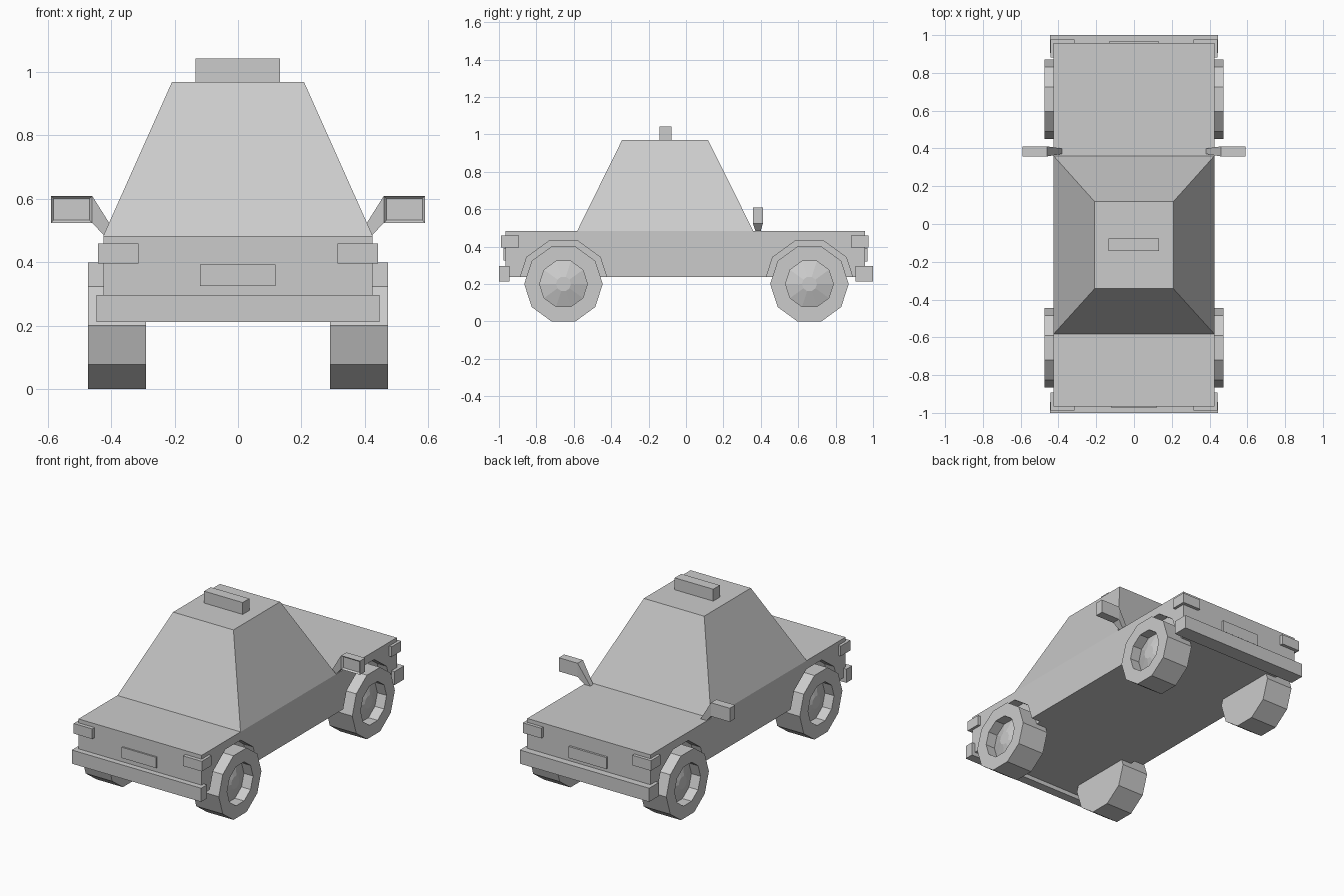
import bpy, bmesh, math
from mathutils import Vector

if "Cube" in bpy.data.objects:
    bpy.data.objects.remove(bpy.data.objects["Cube"])


def finish(name, bm, mirror=False):
    bmesh.ops.recalc_face_normals(bm, faces=bm.faces)
    me = bpy.data.meshes.new(name)
    bm.to_mesh(me)
    bm.free()
    ob = bpy.data.objects.new(name, me)
    bpy.context.collection.objects.link(ob)
    if mirror:
        ob.modifiers.new("Mirror", 'MIRROR').use_axis[0] = True
    return ob


def corners(x, y, z):
    return [Vector((a, b, c)) for a in x for b in y for c in z]


def loft(bm, a, b):
    """Closed solid between two matching rings of points."""
    ra, rb = [bm.verts.new(p) for p in a], [bm.verts.new(p) for p in b]
    n = len(ra)
    for i in range(n):
        j = (i + 1) % n
        bm.faces.new((ra[i], ra[j], rb[j], rb[i]))
    bm.faces.new(ra[::-1])
    bm.faces.new(rb)


def rect(x, y, z):
    return [(x[0], y[0], z), (x[1], y[0], z), (x[1], y[1], z), (x[0], y[1], z)]


def box(name, x, y, z, mirror=False):
    bm = bmesh.new()
    loft(bm, rect(x, y, z[0]), rect(x, y, z[1]))
    return finish(name, bm, mirror)


def lathe(name, profile, y, z, sides=10, mirror=True):
    """Revolve (radius, x) profile about an axis parallel to x, capped at both ends."""
    bm = bmesh.new()
    rings = []
    for r, x in profile:
        angles = [2 * math.pi * i / sides for i in range(sides)]
        rings.append([bm.verts.new((x, y + r * math.cos(t), z + r * math.sin(t))) for t in angles])
    for a, b in zip(rings, rings[1:]):
        for i in range(sides):
            j = (i + 1) % sides
            bm.faces.new((a[i], a[j], b[j], b[i]))
    bm.faces.new(rings[0][::-1])
    bm.faces.new(rings[-1])
    return finish(name, bm, mirror)


# Lower body with wheel arches cut into its sides
body = box("body", (-0.425, 0.425), (-0.965, 0.957), (0.238, 0.483))
axles = {"front": -0.655, "rear": 0.66}
for end, y in axles.items():
    cutter = lathe(end + "_arch_cutter", [(0.243, 0.36), (0.243, 0.5)], y, 0.2)
    cutter.hide_render = True
    cutter.display_type = 'WIRE'
    mod = body.modifiers.new(end + "_arch", 'BOOLEAN')
    mod.operation = 'DIFFERENCE'
    mod.solver = 'EXACT'
    mod.object = cutter

# Tapered cabin and roof sign
bm = bmesh.new()
loft(bm, rect((-0.425, 0.425), (-0.582, 0.36), 0.483),
     rect((-0.208, 0.208), (-0.342, 0.118), 0.969))
finish("cabin", bm)
box("roof_sign", (-0.134, 0.132), (-0.142, -0.077), (0.969, 1.043))

# Ten-sided wheels with recessed hubs
for end, y in axles.items():
    lathe(end + "_wheels", [(0.21, 0.29), (0.21, 0.473), (0.128, 0.473),
                            (0.128, 0.41), (0.04, 0.44)], y, 0.2)

# Bumpers, lights and plates
box("front_bumper", (-0.446, 0.446), (-1.0, -0.943), (0.212, 0.297))
box("rear_bumper", (-0.446, 0.446), (0.905, 1.0), (0.212, 0.297))
box("front_lights", (0.314, 0.442), (-0.988, -0.893), (0.396, 0.459), True)
box("rear_lights", (0.314, 0.442), (0.882, 0.977), (0.396, 0.459), True)
box("front_plate", (-0.12, 0.118), (-0.975, -0.96), (0.325, 0.392))
box("rear_plate", (-0.13, 0.13), (0.95, 0.97), (0.32, 0.392))

# Side mirrors: housing with inset glass, and slanted arm
bm = bmesh.new()
loft(bm, rect((0.46, 0.59), (0.358, 0.411), 0.524), rect((0.46, 0.59), (0.358, 0.411), 0.609))
bm.normal_update()
glass = min(bm.faces, key=lambda f: f.calc_center_median().y)
bmesh.ops.inset_region(bm, faces=[glass], thickness=0.012)
for v in glass.verts:
    v.co.y += 0.01
finish("mirror_housings", bm, True)

bm = bmesh.new()
loft(bm, [(0.46, 0.358, 0.524), (0.46, 0.411, 0.524), (0.46, 0.411, 0.609), (0.46, 0.358, 0.609)],
     [(0.42, 0.371, 0.482), (0.42, 0.399, 0.482), (0.38, 0.399, 0.482), (0.38, 0.371, 0.482)])
finish("mirror_arms", bm, True)
